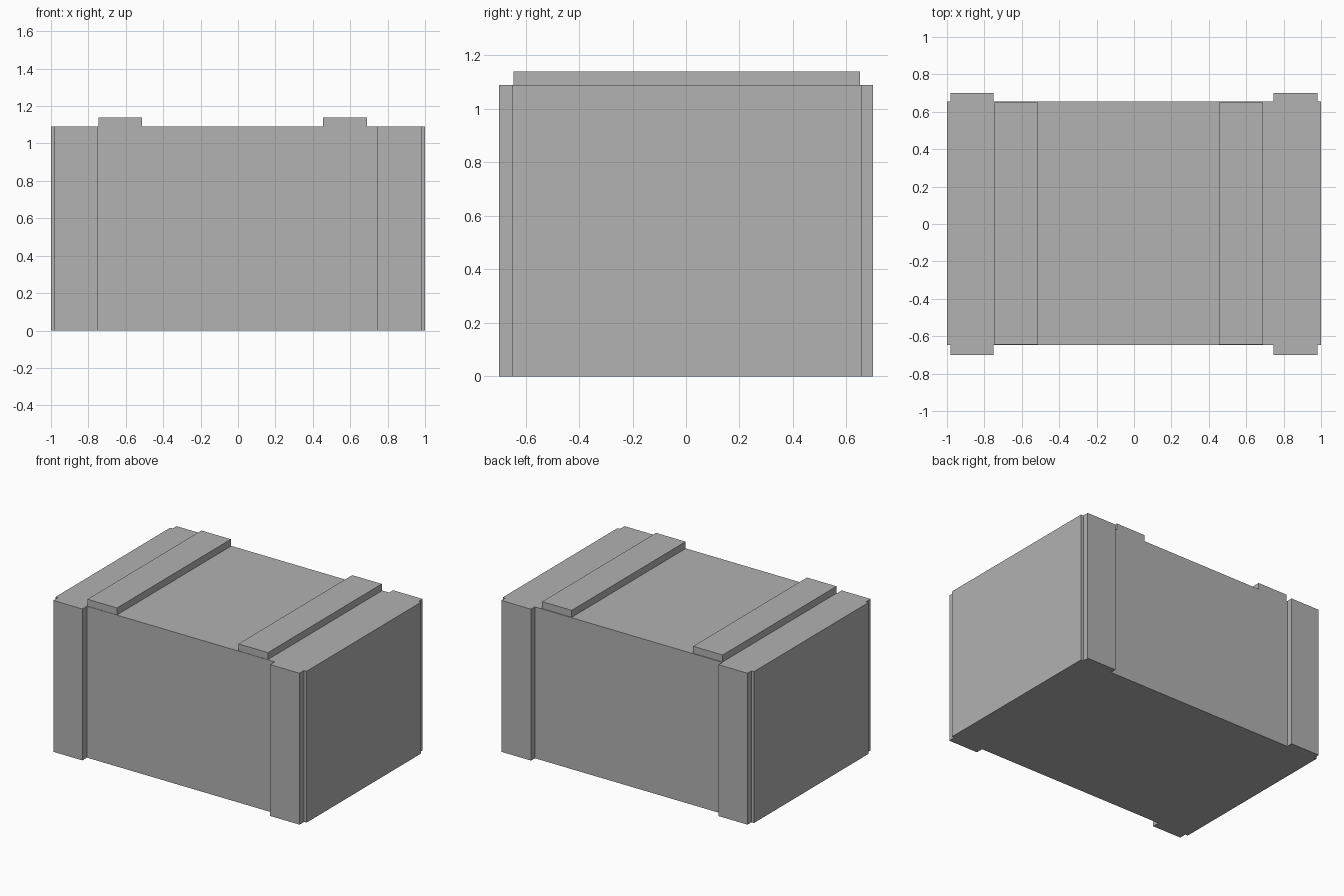
import bpy

default = bpy.data.objects.get("Cube")
if default:
    bpy.data.objects.remove(default, do_unlink=True)

# Single flat colour
grey = bpy.data.materials.new("plain grey")
grey.use_nodes = True
colour = (0.445, 0.445, 0.445, 1)
grey.diffuse_color = colour
grey.node_tree.nodes["Principled BSDF"].inputs["Base Color"].default_value = colour


def box(name, low, high):
    """Add a box spanning two opposite corners."""
    centre = [(a + b) / 2 for a, b in zip(low, high)]
    bpy.ops.mesh.primitive_cube_add(size=1, location=centre)
    ob = bpy.context.object
    ob.name = name
    ob.scale = [b - a for a, b in zip(low, high)]
    bpy.ops.object.transform_apply(location=False, rotation=False, scale=True)
    ob.data.materials.append(grey)
    return ob


HEIGHT, TOP = 1.09, 1.14
FRONT, BACK, OUTER = -0.648, 0.656, 0.7

# Crate body
box("crate_body", (-1, FRONT, 0), (1, BACK, HEIGHT))

# Upright boards near the corners, front and back
for side, x0, x1 in (("right", -0.98, -0.75), ("left", 0.745, 0.98)):
    box(f"front_{side}_upright", (x0, -OUTER, 0), (x1, FRONT, HEIGHT))
    box(f"back_{side}_upright", (x0, BACK, 0), (x1, OUTER, HEIGHT))

# Battens across the lid
for side, x0, x1 in (("right", -0.747, -0.512), ("left", 0.455, 0.69)):
    box(f"{side}_lid_batten", (x0, -0.645, HEIGHT), (x1, 0.65, TOP))
